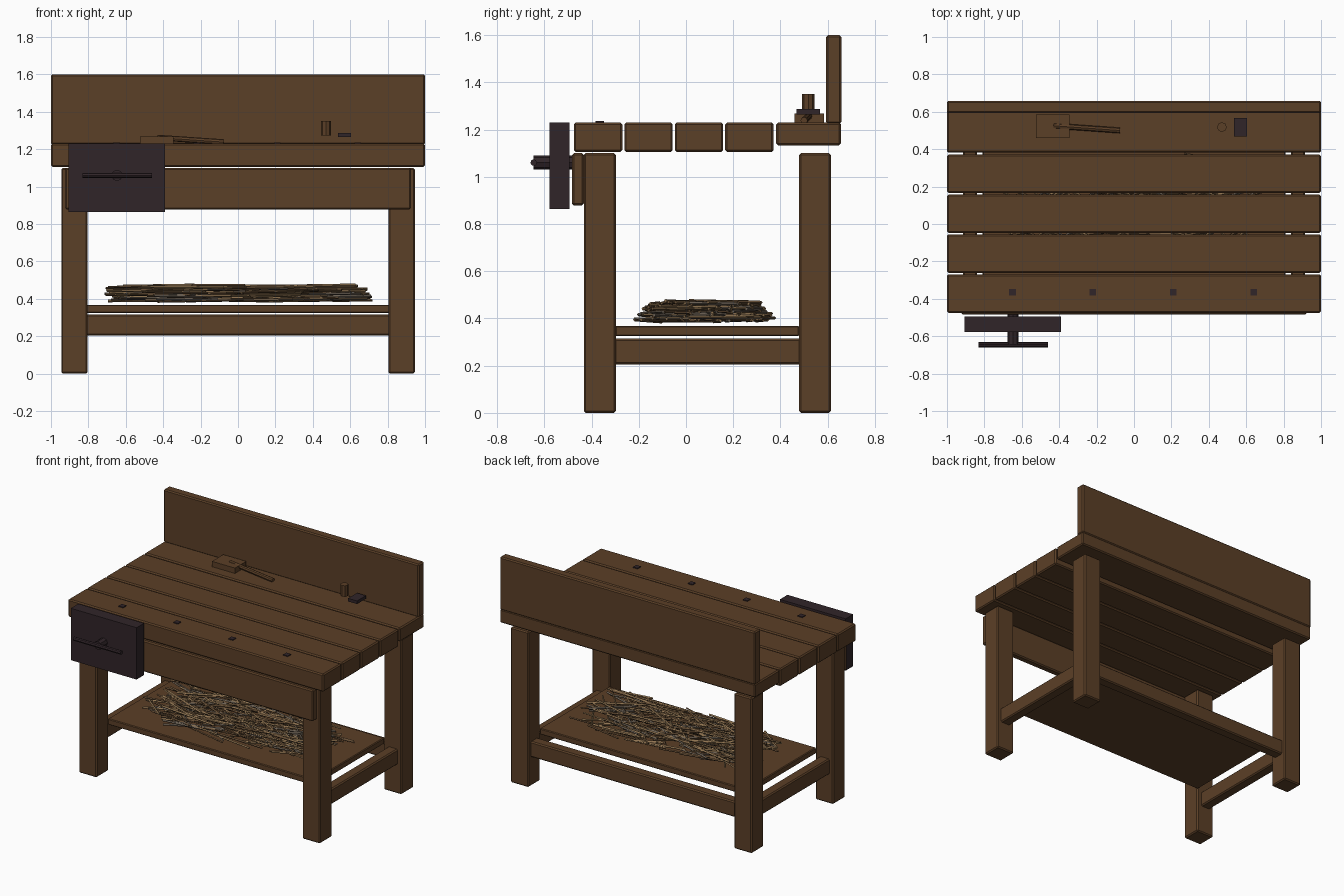
import bpy, bmesh, math, random
from mathutils import Vector, Matrix

if "Cube" in bpy.data.objects:
    bpy.data.objects.remove(bpy.data.objects["Cube"])

random.seed(7)


def material(name, rgb):
    m = bpy.data.materials.new(name)
    m.diffuse_color = (*rgb, 1)
    m.use_nodes = True
    m.node_tree.nodes["Principled BSDF"].inputs["Base Color"].default_value = m.diffuse_color
    return m


WOOD = material("dark oak", (0.105, 0.050, 0.020))
IRON = material("dark iron", (0.030, 0.018, 0.022))
STRAW = [material("pale straw", (0.27, 0.17, 0.08)),
         material("brown straw", (0.13, 0.075, 0.035)),
         material("grey straw", (0.15, 0.12, 0.09))]


def finish(name, bm, mats):
    me = bpy.data.meshes.new(name)
    bm.to_mesh(me)
    bm.free()
    for m in mats:
        me.materials.append(m)
    ob = bpy.data.objects.new(name, me)
    bpy.context.collection.objects.link(ob)
    return ob


def box(name, x, y, z, mat=WOOD, bevel=0.008):
    """Box from (min, max) ranges, with a small chamfer."""
    bm = bmesh.new()
    size = [b - a for a, b in (x, y, z)]
    mid = [(a + b) / 2 for a, b in (x, y, z)]
    bmesh.ops.create_cube(bm, size=1, matrix=Matrix.Translation(mid) @ Matrix.Diagonal((*size, 1)))
    if bevel:
        bmesh.ops.bevel(bm, geom=bm.edges[:], offset=bevel, segments=1, affect='EDGES')
    return finish(name, bm, [mat])


def add_rod(bm, a, b, r, sides, index=0):
    a, b = Vector(a), Vector(b)
    d = b - a
    mx = Matrix.Translation((a + b) / 2) @ d.to_track_quat('Z', 'Y').to_matrix().to_4x4()
    new = bmesh.ops.create_cone(bm, cap_ends=True, segments=sides, radius1=r, radius2=r,
                                depth=d.length, matrix=mx)
    for f in {f for v in new['verts'] for f in v.link_faces}:
        f.material_index = index


def rod(name, a, b, r, sides=8, mat=WOOD):
    bm = bmesh.new()
    add_rod(bm, a, b, r, sides)
    return finish(name, bm, [mat])


# Legs and side stretchers
for s, side in ((-1, "left"), (1, "right")):
    lx = sorted((s * 0.805, s * 0.945))
    box(f"front_leg_{side}", lx, (-0.433, -0.297), (0, 1.10))
    box(f"back_leg_{side}", lx, (0.479, 0.614), (0, 1.10))
    box(f"side_stretcher_{side}", sorted((s * 0.84, s * 0.915)), (-0.31, 0.49), (0.205, 0.315))
box("back_stretcher", (-0.82, 0.82), (0.51, 0.585), (0.205, 0.315))

# Shelf and front apron
box("shelf", (-0.81, 0.81), (-0.30, 0.48), (0.325, 0.368), bevel=0.005)
box("front_apron", (-0.925, 0.925), (-0.483, -0.433), (0.878, 1.10))

# Top planks, tool tray plank and back board
for i in range(4):
    y = -0.475 + i * 0.2137
    box(f"top_plank_{i + 1}", (-1, 1), (y, y + 0.205), (1.105, 1.23))
box("tray_plank", (-1, 1), (0.382, 0.656), (1.133, 1.23))
box("back_board", (-1, 1), (0.593, 0.658), (1.225, 1.60))

# Bench dogs
for i in range(4):
    x = -0.65 + i * 0.43
    box(f"bench_dog_{i + 1}", (x - 0.018, x + 0.018), (-0.383, -0.347), (1.20, 1.236), IRON, 0)

# Vise
box("vise_jaw", (-0.905, -0.39), (-0.578, -0.494), (0.863, 1.23), IRON, 0)
rod("vise_screw", (-0.647, -0.645, 1.06), (-0.647, -0.475, 1.06), 0.03, 8, IRON)
rod("vise_handle", (-0.832, -0.645, 1.06), (-0.46, -0.645, 1.06), 0.014, 8, IRON)

# Mallet lying on the bench
box("mallet_head", (-0.525, -0.345), (0.459, 0.585), (1.23, 1.268), bevel=0)
rod("mallet_handle", (-0.43, 0.525, 1.262), (-0.075, 0.50, 1.238), 0.015)

# Peg handle and iron blade
rod("tool_handle", (0.47, 0.518, 1.272), (0.47, 0.518, 1.35), 0.026)
box("tool_blade", (0.535, 0.605), (0.468, 0.568), (1.264, 1.286), IRON, 0)

# Loose straw on the shelf
bm = bmesh.new()
for i in range(230):
    t = random.random()
    half = random.uniform(0.10, 0.26)
    ang = random.gauss(0, 0.38)
    tilt = random.uniform(-0.02, 0.02)
    dx, dy = half * math.cos(ang), half * math.sin(ang)
    cx = random.uniform(-1, 1) * (0.72 - abs(dx))
    ylim = max(0.02, 0.31 - 0.07 * t - abs(dy))
    cy = 0.08 + random.uniform(-1, 1) * ylim
    cz = 0.388 + 0.085 * t
    dz = half * tilt
    add_rod(bm, (cx - dx, cy - dy, cz - dz), (cx + dx, cy + dy, cz + dz),
            random.uniform(0.005, 0.008), 4, random.choice((0, 0, 1, 1, 2)))
finish("straw_pile", bm, STRAW)
